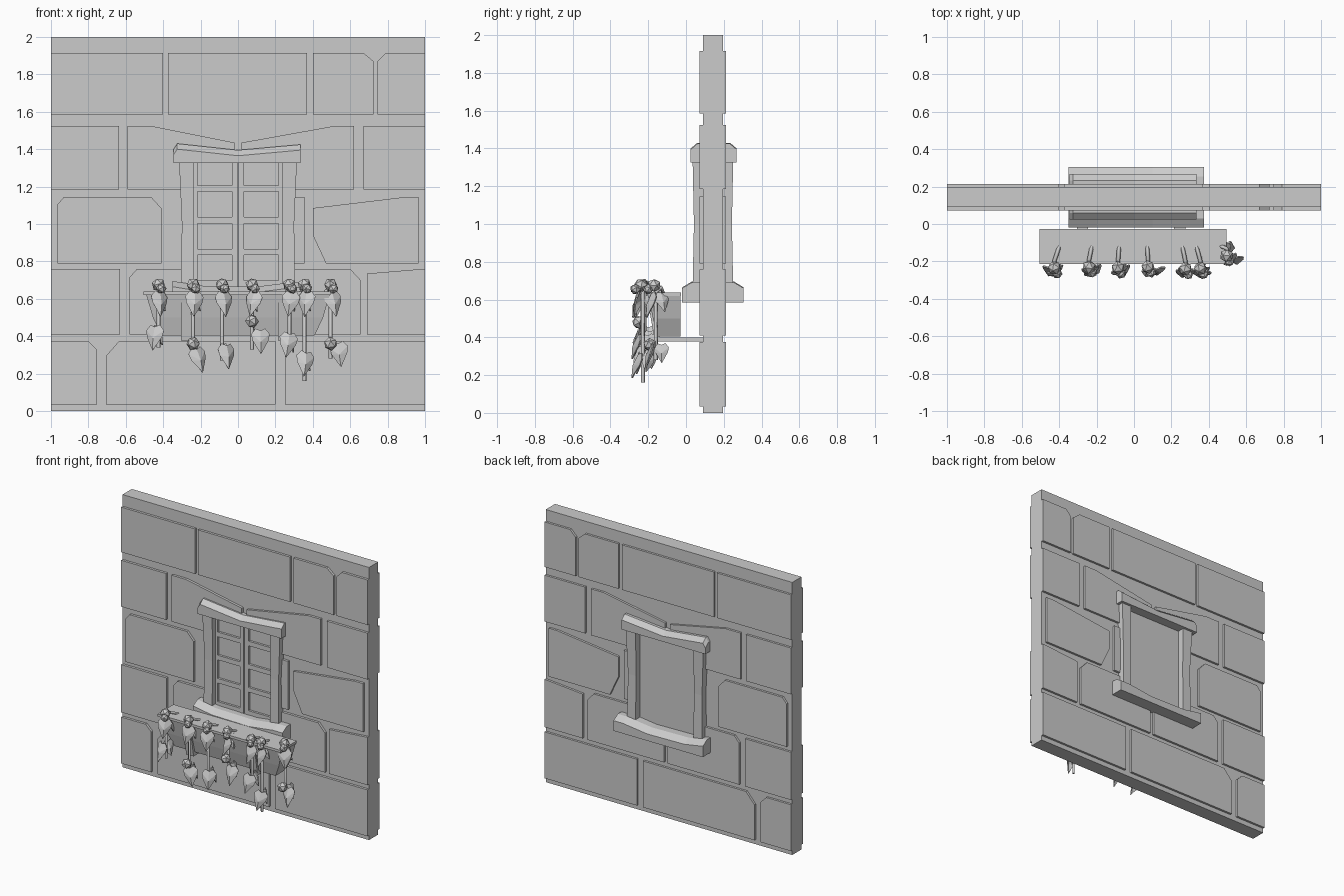
import bpy, bmesh, random
from mathutils import Vector, Matrix, Euler

random.seed(4)
cube = bpy.data.objects.get("Cube")
if cube:
    bpy.data.objects.remove(cube)

grey = bpy.data.materials.new("plain_grey")
grey.use_nodes = True
shade = (0.6, 0.6, 0.6, 1)
grey.diffuse_color = shade
grey.node_tree.nodes["Principled BSDF"].inputs["Base Color"].default_value = shade


def finish(bm, name):
    bmesh.ops.recalc_face_normals(bm, faces=bm.faces[:])
    mesh = bpy.data.meshes.new(name)
    bm.to_mesh(mesh)
    bm.free()
    mesh.materials.append(grey)
    obj = bpy.data.objects.new(name, mesh)
    bpy.context.collection.objects.link(obj)
    return obj


def loft(name, sections):
    """Skin a closed solid through rings with equal point counts."""
    bm = bmesh.new()
    rings = [[bm.verts.new(point) for point in ring] for ring in sections]
    for lower, upper in zip(rings, rings[1:]):
        for i in range(len(lower)):
            bm.faces.new((lower[i - 1], lower[i], upper[i], upper[i - 1]))
    bm.faces.new(rings[0])
    bm.faces.new(rings[-1])
    return finish(bm, name)


def slab(x0, x1, y0, y1, z):
    """Level rectangular ring."""
    return [(x0, y0, z), (x1, y0, z), (x1, y1, z), (x0, y1, z)]


def box(name, x0, x1, y0, y1, z0, z1):
    return loft(name, [slab(x0, x1, y0, y1, z) for z in (z0, z1)])


def stone(name, x0, x1, z0, z1, cuts={}, notches={}):
    """Block through the wall; cuts slope off a corner, notches square it out."""
    outline = []
    for corner in ("bl", "br", "tr", "tl"):
        right, top = corner[1] == "r", corner[0] == "t"
        x, z = (x1 if right else x0), (z1 if top else z0)
        dx, dz = cuts.get(corner) or notches.get(corner) or (0, 0)
        inner_x = x - dx if right else x + dx
        inner_z = z - dz if top else z + dz
        if not dx:
            outline.append((x, z))
            continue
        points = [(inner_x, z), (x, inner_z)]
        if corner in notches:
            points.insert(1, (inner_x, inner_z))
        outline += points[::-1] if right != top else points
        if corner in ("bl", "tr"):
            outline[-len(points):] = points[::-1]
        if corner in ("br", "tl"):
            outline[-len(points):] = points
    # Ring order runs counter-clockwise from the lower left
    loft(name, [[(x, y, z) for x, z in outline] for y in (0.072, 0.213)])


# Wall: mortar slab and five courses of stones
box("mortar_slab", -1, 1, 0.09, 0.197, 0, 2)

base = (0.035, 0.375)
stone("base_stone_right", -1, -0.755, *base, cuts={"tr": (0.045, 0.045)})
stone("base_stone_middle", -0.705, 0.2, *base, cuts={"tl": (0.07, 0.08)})
stone("base_stone_left", 0.25, 1, *base)

low = (0.41, 0.76)
stone("low_stone_right", -1, -0.63, *low)
stone("low_stone_mid_right", -0.58, 0, *low,
      cuts={"tl": (0.04, 0.045)}, notches={"tr": (0.27, 0.12)})
stone("low_stone_mid_left", 0.03, 0.655, *low,
      cuts={"tr": (0.055, 0.06)}, notches={"tl": (0.24, 0.12)})
stone("low_stone_left", 0.69, 1, *low, cuts={"tl": (0.3, 0.025)})

middle = (0.79, 1.145)
stone("middle_stone_right", -0.965, -0.41, *middle,
      cuts={"tl": (0.035, 0.04), "tr": (0.055, 0.06)})
stone("middle_stone_small", 0.27, 0.355, *middle)
stone("middle_stone_left", 0.4, 0.965, *middle,
      cuts={"tl": (0.5, 0.06), "bl": (0.07, 0.15)})

high = (1.185, 1.525)
stone("high_stone_right", -1, -0.636, *high)
stone("high_stone_mid_right", -0.59, -0.02, *high,
      cuts={"tr": (0.45, 0.09)}, notches={"br": (0.25, 0.2)})
stone("high_stone_mid_left", 0.02, 0.62, *high,
      cuts={"tl": (0.5, 0.09)}, notches={"bl": (0.25, 0.2)})
stone("high_stone_left", 0.67, 1, *high)

top = (1.585, 1.915)
stone("top_stone_right", -1, -0.4, *top)
stone("top_stone_middle", -0.375, 0.37, *top)
stone("top_stone_mid_left", 0.4, 0.725, *top, cuts={"tr": (0.055, 0.045)})
stone("top_stone_left", 0.747, 1, *top, cuts={"tl": (0.045, 0.045)})


def ledge(name, y0, y1, slope, bottom, stations):
    """Worn beam along x: each station gives x and its top height."""
    loft(name, [[(x, y0, bottom), (x, y0, z - 0.03), (x, y0 + slope, z),
                 (x, y1 - slope, z), (x, y1, z - 0.03), (x, y1, bottom)]
                for x, z in stations])


# Window frame: lintel, sill and tapered jambs
ledge("lintel", 0.025, 0.268, 0.035, 1.325,
      [(-0.345, 1.4), (-0.325, 1.43), (0, 1.395), (0.335, 1.425)])
ledge("sill", -0.02, 0.305, 0.05, 0.585,
      [(-0.35, 0.695), (-0.2, 0.67), (0.1, 0.665), (0.3, 0.69), (0.375, 0.69)])


def mirrored(name, *size):
    """A box on the left and its mirror image on the right."""
    box("left_" + name, *size)
    box("right_" + name, -size[1], -size[0], *size[2:])


for side, s in (("left", 1), ("right", -1)):
    loft(side + "_jamb", [slab(s * 0.235, s * outer, 0.035 + inset, 0.25 - inset, z)
                          for z, outer, inset in ((0.66, 0.305, 0), (1, 0.3, 0.007),
                                                  (1.34, 0.315, 0))])

# Two sashes with glazing bars, four panes each
mirrored("sash_inner_stile", 0.004, 0.033, 0.072, 0.1, 0.66, 1.34)
mirrored("sash_outer_stile", 0.217, 0.25, 0.072, 0.1, 0.66, 1.34)
for i in range(4):
    z = 0.68 + i * 0.17
    mirrored(f"sash_bar_{i + 1}", 0.033, 0.217, 0.074, 0.1, z - 0.017, z + 0.017)

# Planter trough with a rim, on two brackets
loft("planter", [slab(-w, w, front, -0.03, z) for z, w, front in
                 ((0.405, 0.41, -0.15), (0.5, 0.455, -0.175), (0.62, 0.49, -0.2))])
box("planter_rim", -0.505, 0.495, -0.213, -0.027, 0.62, 0.638)
for side, x in (("left", 0.245), ("right", -0.275)):
    box(side + "_bracket_arm", x - 0.03, x + 0.03, -0.16, 0.09, 0.378, 0.398)
    loft(side + "_bracket_strap", [slab(x - 0.03, x + 0.03, y, y + 0.03, z)
                                   for y, z in ((-0.165, 0.378), (-0.2, 0.58))])


def stem(name, points):
    curve = bpy.data.curves.new(name, "CURVE")
    curve.dimensions = "3D"
    curve.bevel_depth = 0.011
    curve.bevel_resolution = 0
    curve.use_fill_caps = True
    spline = curve.splines.new("POLY")
    spline.points.add(len(points) - 1)
    for point, co in zip(spline.points, points):
        point.co = (*co, 1)
    curve.materials.append(grey)
    bpy.context.collection.objects.link(bpy.data.objects.new(name, curve))


def place(bm, location, turn, size):
    bm.transform(Matrix.Translation(location) @ Euler(turn).to_matrix().to_4x4()
                 @ Matrix.Scale(size, 4))


def leaf(name, location, size, yaw):
    """Folded heart-shaped leaf hanging from its notch."""
    bm = bmesh.new()
    notch, fold, tip = [bm.verts.new(p) for p in ((0, 0, 0), (0, -0.1, -0.5), (0, 0, -1))]
    for s in (-1, 1):
        rim = [bm.verts.new((s * x, x / 4, z)) for x, z in
               ((0.2, 0.1), (0.38, -0.12), (0.33, -0.4), (0.14, -0.75))]
        bm.faces.new((notch, rim[0], rim[1], fold))
        bm.faces.new((fold, rim[1], rim[2]))
        bm.faces.new((fold, rim[2], rim[3], tip))
    place(bm, location, (-0.25, random.uniform(-0.2, 0.2), yaw), size)
    finish(bm, name).modifiers.new("thickness", "SOLIDIFY").thickness = 0.008


def blossom(name, location, radius=0.037):
    bm = bmesh.new()
    bmesh.ops.create_icosphere(bm, subdivisions=1, radius=1)
    place(bm, location, [random.uniform(0, 3) for _ in "xyz"], radius)
    finish(bm, name)


# Trailing vines: x, y, stem end, lowest leaf tip, its sideways shift, low blossom height
vines = [
    (-0.425, -0.225, 0.34, 0.32, -0.02, None), (-0.24, -0.22, 0.3, 0.2, 0.02, 0.36),
    (-0.085, -0.225, 0.27, 0.22, 0.025, None), (0.075, -0.22, 0.33, 0.3, 0.045, 0.48),
    (0.275, -0.23, 0.36, 0.28, 0, None), (0.355, -0.228, 0.16, 0.18, 0.01, None),
    (0.495, -0.16, 0.28, 0.23, 0.04, 0.36),
]
for n, (x, y, end, tip, shift, low_blossom) in enumerate(vines, 1):
    vine = f"vine_{n}_"
    stem(vine + "stem", [(x * 0.94, -0.12, 0.632), (x, y + 0.03, 0.665),
                         (x, y, 0.64), (x, y, end)])
    blossom(vine + "top_blossom", (x, y - 0.01, 0.675))
    blossom(vine + "front_blossom", (x + 0.015, y - 0.04, 0.655), 0.028)
    if low_blossom:
        blossom(vine + "low_blossom", (x, y - 0.03, low_blossom))
    for level, dx, z in (("upper", 0.01, 0.63), ("lower", shift, tip + 0.13)):
        yaw = random.uniform(-0.6, 0.6)
        leaf(f"{vine}{level}_leaf", (x + dx, y - 0.025, z), 0.13, yaw)
        leaf(f"{vine}{level}_back_leaf", (x + dx / 2, y + 0.03, z), 0.1, yaw + 1.5)
